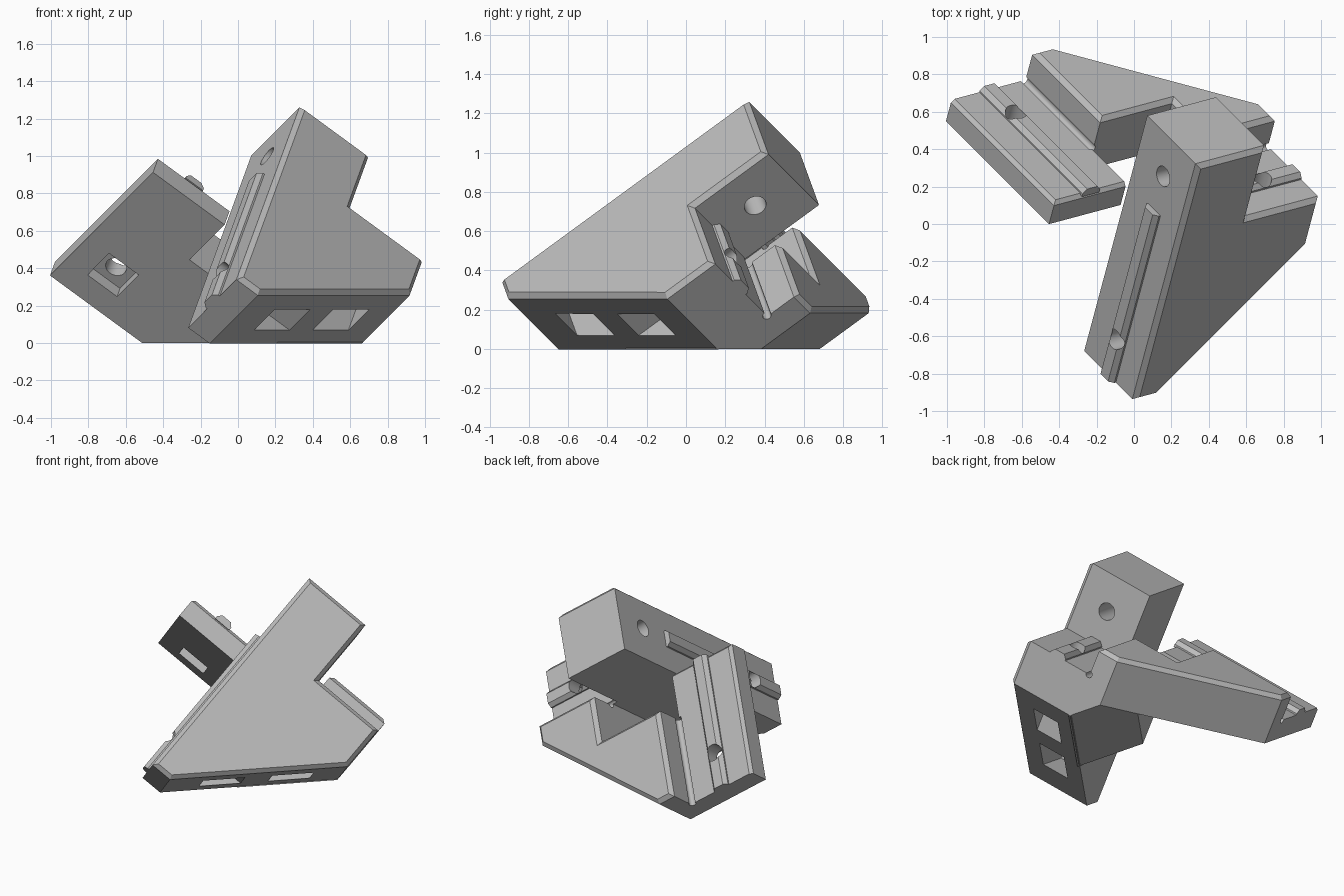
import bpy, bmesh
from mathutils import Matrix, Vector

cube = bpy.data.objects.get("Cube")
if cube:
    bpy.data.objects.remove(cube)

grey = bpy.data.materials.new("mid grey")
grey.use_nodes = True
grey.diffuse_color = (0.5, 0.5, 0.5, 1)
grey.node_tree.nodes["Principled BSDF"].inputs["Base Color"].default_value = (0.5, 0.5, 0.5, 1)

# The bracket is built square on axes 0, 1, 2, then stood on its body diagonal
AXES = Matrix(((0.577, 0.211, -0.789), (-0.577, 0.789, -0.211), (0.577, 0.577, 0.577))).to_4x4()
SLAB_IN, SLAB_OUT = 0.285, 0.756      # thick plate, axis 0
BASE, SEAT, TOP = 0.43, 0.575, 0.77   # flange underside, bar seat, gusset top, axis 1
WALL, END = 0.40, -0.557              # bar seat and end face, axis 2
MID = 0.52                            # bar centre line on axis 0


def add_object(name, bm):
    bmesh.ops.recalc_face_normals(bm, faces=bm.faces)
    mesh = bpy.data.meshes.new(name)
    bm.to_mesh(mesh)
    bm.free()
    mesh.materials.append(grey)
    obj = bpy.data.objects.new(name, mesh)
    bpy.context.collection.objects.link(obj)
    obj.matrix_world = AXES
    return obj


def prism(axis, low, high, outline):
    """Extrude an outline, given in the other two axes in order, along one axis."""
    bm = bmesh.new()
    def place(p, h):
        q = list(p)
        q.insert(axis, h)
        return bm.verts.new(q)
    face = bm.faces.new([place(p, low) for p in outline])
    out = bmesh.ops.extrude_face_region(bm, geom=[face])["geom"]
    shift = Vector((0, 0, 0))
    shift[axis] = high - low
    bmesh.ops.translate(bm, vec=shift, verts=[v for v in out if isinstance(v, bmesh.types.BMVert)])
    bmesh.ops.recalc_face_normals(bm, faces=bm.faces)
    return bm


def box(a, b, c):
    return prism(0, *a, [(b[0], c[0]), (b[1], c[0]), (b[1], c[1]), (b[0], c[1])])


def chamfer(bm, rule, size=0.025):
    edges = [e for e in bm.edges if rule(*[(e.verts[0].co[i], e.verts[1].co[i]) for i in range(3)])]
    bmesh.ops.bevel(bm, geom=edges, offset=size, segments=1, affect='EDGES')
    return bm


def at(pair, value):
    return all(abs(p - value) < 1e-4 for p in pair)


def cylinder(axis, centre, radius, length):
    bm = bmesh.new()
    turn = (Matrix.Rotation(1.5707963, 4, 'Y'), Matrix.Rotation(1.5707963, 4, 'X'), Matrix())[axis]
    bmesh.ops.create_cone(bm, cap_ends=True, segments=32, radius1=radius, radius2=radius,
                          depth=length, matrix=Matrix.Translation(centre) @ turn)
    return bm


parts = []

# Thick plate with the raised tab at its far end
plate = prism(0, SLAB_IN, SLAB_OUT, [(1.05, WALL), (1.05, -0.065), (SEAT, -0.065), (SEAT, END),
                                     (0.265, END), (-0.545, 0.255), (-0.545, WALL)])
parts.append(add_object("thick_plate", chamfer(plate, lambda a, b, c: at(a, SLAB_OUT))))

# Gusset between the two flanges, notched at the inner corner
gusset = prism(1, BASE, TOP, [(-0.69, 0.26), (0.127, END), (0.27, END), (0.27, -0.1),
                              (-0.06, -0.1), (-0.06, 0.385), (-0.69, 0.385)])
parts.append(add_object("rear_gusset", chamfer(gusset, lambda a, b, c: at(b, TOP))))

# Thin side flange
flange = prism(1, BASE, SEAT, [(-0.69, 0.3), (-0.06, 0.3), (-0.06, WALL), (0.265, WALL),
                               (0.265, 0.885), (-0.69, 0.885)])
parts.append(add_object("side_flange", chamfer(
    flange, lambda a, b, c: at(b, SEAT) and (at(c, 0.885) or at(a, 0.265)), 0.02)))

# Web that joins plate and gusset, trimmed flat underneath
web = box((-0.06, 0.3), (-0.3, 0.57), (END, -0.1))
for point, normal in (((0, 0, 0), (-1, -1, -1)), ((-0.43, 0, 0), (-1, 0, -1))):
    cut = bmesh.ops.bisect_plane(web, geom=web.verts[:] + web.edges[:] + web.faces[:],
                                 plane_co=point, plane_no=normal, clear_outer=True)
    rim = [e for e in cut["geom_cut"] if isinstance(e, bmesh.types.BMEdge)]
    bmesh.ops.holes_fill(web, edges=rim, sides=0)
parts.append(add_object("corner_web", web))


# Tapered ribs along the middle of each bar seat
def rib_profile(mid, base, flip=False):
    pts = [(mid - 0.058, base - 0.01), (mid + 0.058, base - 0.01), (mid + 0.058, base + 0.01),
           (mid + 0.035, base + 0.036), (mid - 0.035, base + 0.036), (mid - 0.058, base + 0.01)]
    return [(q, p) for p, q in pts] if flip else pts


parts.append(add_object("plate_rib", prism(1, -0.545, SEAT + 0.01, rib_profile(MID, WALL))))
parts.append(add_object("end_rib", prism(2, END, -0.06, rib_profile(MID, SEAT))))
parts.append(add_object("flange_rib", prism(0, -0.69, 0.265, rib_profile(0.64, SEAT, True))))

# Bolt holes, square head pockets and corner reliefs
BOLT = 0.057
cutters = [
    cylinder(2, (MID, 0.81, 0.17), BOLT, 0.8),
    cylinder(2, (MID, -0.285, 0.4), BOLT, 0.3),
    cylinder(1, (MID, 0.55, -0.32), BOLT, 0.3),
    cylinder(1, (-0.44, 0.55, 0.64), BOLT, 0.4),
    box((0.41, 0.60), (-0.38, -0.19), (-0.3, 0.33)),
    box((0.41, 0.60), (-0.2, 0.505), (-0.415, -0.225)),
    box((-0.54, -0.34), (0.35, 0.505), (0.54, 0.74)),
    cylinder(2, (0.275, SEAT, -0.35), 0.022, 0.57),
    cylinder(0, (-0.4, SEAT, 0.395), 0.022, 0.69),
]
for bm in cutters:
    cutter = add_object("cutter", bm)
    cutter.hide_render = True
    for part in parts:
        mod = part.modifiers.new("cut", 'BOOLEAN')
        mod.operation = 'DIFFERENCE'
        mod.solver = 'EXACT'
        mod.object = cutter
        with bpy.context.temp_override(object=part, active_object=part, selected_objects=[part]):
            bpy.ops.object.modifier_apply(modifier=mod.name)
    bpy.data.objects.remove(cutter)

# Smooth only the round hole walls
for part in parts:
    bpy.ops.object.select_all(action='DESELECT')
    part.select_set(True)
    bpy.context.view_layer.objects.active = part
    bpy.ops.object.shade_smooth_by_angle(angle=0.4)
